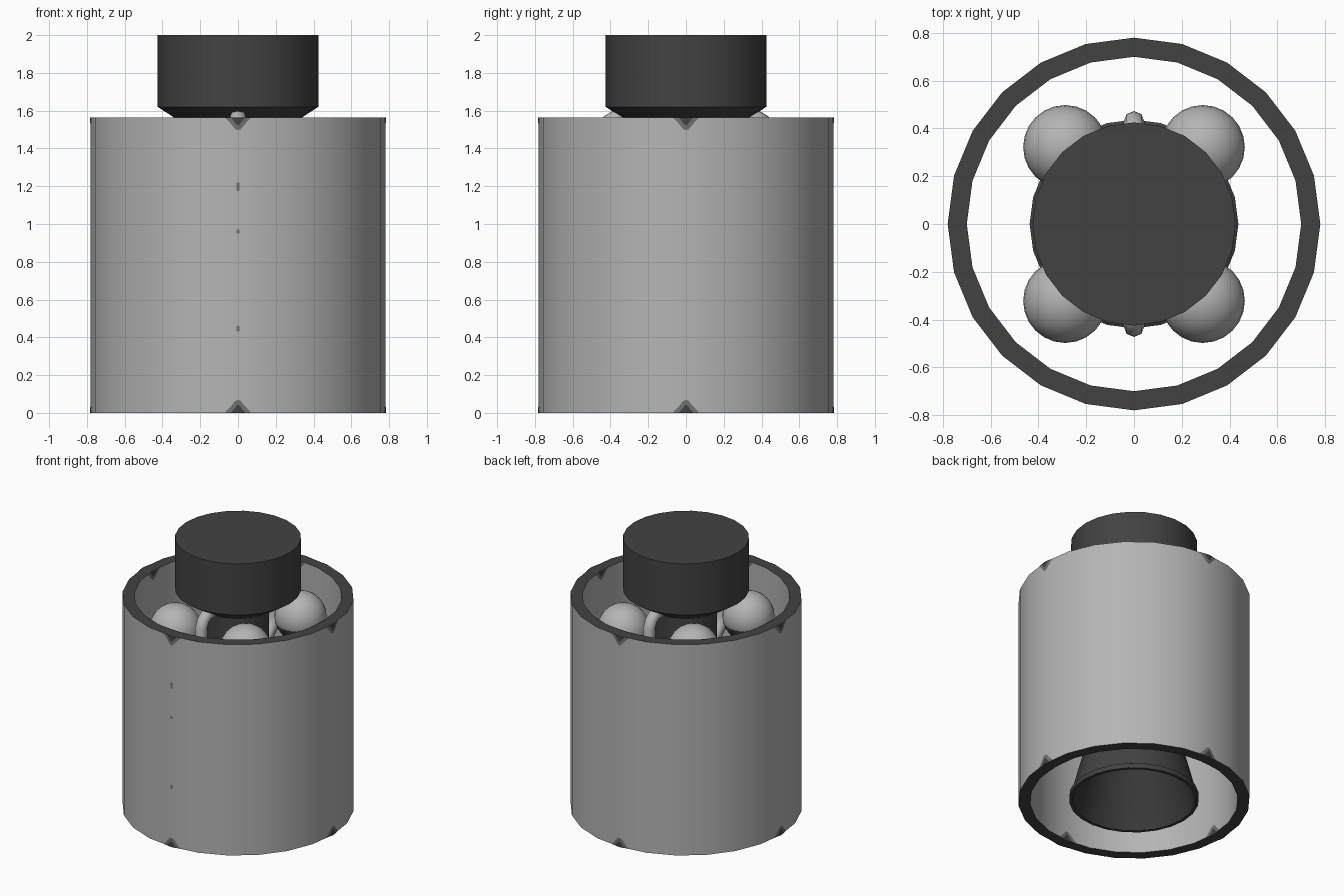
import bpy, bmesh, math
from mathutils import Matrix, Vector

if "Cube" in bpy.data.objects:
    bpy.data.objects.remove(bpy.data.objects["Cube"])


def material(name, v):
    m = bpy.data.materials.new(name)
    m.diffuse_color = (v, v, v, 1)
    m.use_nodes = True
    m.node_tree.nodes["Principled BSDF"].inputs["Base Color"].default_value = m.diffuse_color
    return m


LIGHT = material("light grey", 0.46)
MID = material("mid grey", 0.17)
DARK = material("charcoal", 0.055)
SOOT = material("soot", 0.04)


def finish(name, bm, mats, smooth=35):
    me = bpy.data.meshes.new(name)
    bm.to_mesh(me)
    bm.free()
    ob = bpy.data.objects.new(name, me)
    bpy.context.collection.objects.link(ob)
    for m in mats:
        me.materials.append(m)
    bpy.ops.object.select_all(action='DESELECT')
    ob.select_set(True)
    bpy.context.view_layer.objects.active = ob
    if smooth:
        bpy.ops.object.shade_smooth_by_angle(angle=math.radians(smooth))
    return ob


def lathe(name, profile, mats, closed=False, sides=24, rule=None):
    bm = bmesh.new()
    rings = []
    for r, z in profile:
        if r == 0:
            rings.append([bm.verts.new((0, 0, z))] * sides)
        else:
            rings.append([bm.verts.new((r * math.cos(math.tau * i / sides),
                                        r * math.sin(math.tau * i / sides), z))
                          for i in range(sides)])
    pairs = list(zip(rings, rings[1:]))
    if closed:
        pairs.append((rings[-1], rings[0]))
    for a, b in pairs:
        for i in range(sides):
            j = (i + 1) % sides
            bm.faces.new(list(dict.fromkeys((a[i], a[j], b[j], b[i]))))
    bmesh.ops.recalc_face_normals(bm, faces=bm.faces)
    if rule:
        for f in bm.faces:
            f.material_index = rule(f)
    return finish(name, bm, mats)


# Outer shroud: thin tube with charcoal rims
TOP = 1.565
RO, RI = 0.78, 0.70
lathe("shroud", [(RO, 0), (RO, TOP), (RI, TOP), (RI, 0)], [LIGHT, DARK], True,
      rule=lambda f: 1 if abs(f.normal.z) > 0.7 else 0)


# Notch marks painted on the shroud, folded over the facet edge
def marks(name, mat, outlines, offset, turns=range(4), radii=(RO, RI)):
    bm = bmesh.new()
    slope = math.tan(math.pi / 24)
    for k in turns:
        turn = Matrix.Rotation(k * math.pi / 2, 3, 'Z')
        for R in radii:
            r = R + (offset if R == RO else -offset)
            for half in outlines:
                for s in (-1, 1):
                    pts = [turn @ Vector((s * u, -(r - u * slope), z)) for u, z in half]
                    f = bm.faces.new([bm.verts.new(p) for p in pts])
                    f.normal_update()
                    c = f.calc_center_median()
                    out = f.normal.x * c.x + f.normal.y * c.y
                    if (out > 0) != (R == RO):
                        f.normal_flip()
    finish(name, bm, [mat], 0)


def notch(w, h):
    shape = [(0, 0), (w, 0), (w * 0.45, h * 0.62), (w * 0.2, h * 0.95), (0, h)]
    return [[(u, TOP - z) for u, z in shape], shape]


marks("notch_edges", MID, notch(0.07, 0.068), 0.002)
marks("notch_centres", DARK, notch(0.038, 0.042), 0.004)
marks("seam_marks", MID, [[(0, z), (0.009, z), (0.009, z + h), (0, z + h)]
                          for z, h in ((1.175, 0.045), (0.95, 0.02), (0.43, 0.03))],
      0.002, [0], [RO])

# Engine head with tapered underside, and pump core below it
lathe("engine_head", [(0, 2), (0.425, 2), (0.425, 1.62), (0.34, 1.565),
                      (0.26, 1.515), (0, 1.515)], [DARK])
lathe("pump_core", [(0, 1.53), (0.21, 1.53), (0.21, 1.2), (0.25, 1.17),
                    (0.25, 1.05), (0.16, 0.95), (0, 0.95)], [DARK])

# Exhaust bell with lip, hollow inside
lathe("bell", [(0.15, 1.0), (0.15, 0.92), (0.2, 0.78), (0.27, 0.58), (0.34, 0.36),
               (0.39, 0.17), (0.42, 0.05), (0.437, 0.04), (0.437, 0.005), (0.415, 0.005),
               (0.4, 0.06), (0.36, 0.2), (0.31, 0.36), (0.24, 0.58), (0.16, 0.78),
               (0.0, 0.85)],
      [DARK, SOOT],
      rule=lambda f: 1 if f.normal.z < -0.05 and
      f.normal.x * f.calc_center_median().x + f.normal.y * f.calc_center_median().y < 0 else 0)

# Four spherical tanks with dark lower sides
for sx in (-1, 1):
    for sy in (-1, 1):
        bm = bmesh.new()
        bmesh.ops.create_uvsphere(bm, u_segments=24, v_segments=14, radius=0.176)
        for f in bm.faces:
            f.material_index = 1 if f.calc_center_median().z < -0.04 else 0
        bmesh.ops.translate(bm, verts=bm.verts, vec=(sx * 0.288, sy * 0.322, 1.37))
        finish("tank", bm, [LIGHT, DARK])

# Feed pipes arching out of the head and down to the core, front and back
for s in (-1, 1):
    cu = bpy.data.curves.new("feed_pipe", 'CURVE')
    cu.dimensions = '3D'
    cu.bevel_depth = 0.043
    cu.bevel_resolution = 2
    cu.use_fill_caps = True
    path = [(0.3, 1.57), (0.36, 1.567), (0.405, 1.54), (0.43, 1.49), (0.43, 1.3),
            (0.41, 1.2), (0.34, 1.13), (0.2, 1.11)]
    sp = cu.splines.new('POLY')
    sp.points.add(len(path) - 1)
    for p, (y, z) in zip(sp.points, path):
        p.co = (0, s * y, z, 1)
    sp.use_smooth = True
    cu.materials.append(LIGHT)
    bpy.context.collection.objects.link(bpy.data.objects.new("feed_pipe", cu))
